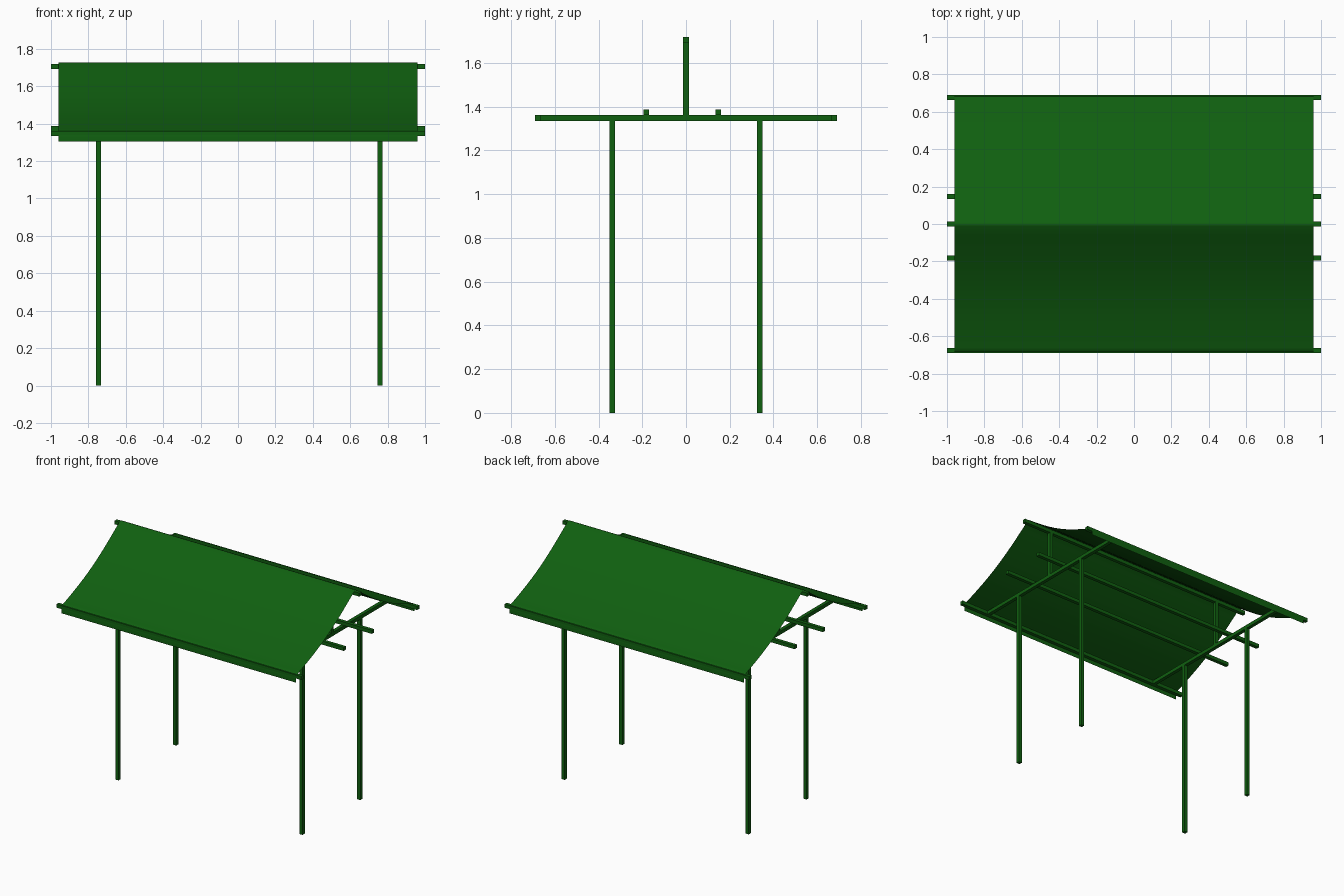
import bpy
import bmesh
import math

old = bpy.data.objects.get("Cube")
if old:
    bpy.data.objects.remove(old, do_unlink=True)

green = bpy.data.materials.new("dark green")
green.use_nodes = True
colour = (0.005, 0.115, 0.005, 1)
green.diffuse_color = colour
green.node_tree.nodes["Principled BSDF"].inputs["Base Color"].default_value = colour

BAR = 0.026
BEAM_Z = 1.348
RIDGE_Z = 1.706
EAVE_Y = 0.677


def finish(name, bm):
    mesh = bpy.data.meshes.new(name)
    bm.to_mesh(mesh)
    bm.free()
    mesh.materials.append(green)
    obj = bpy.data.objects.new(name, mesh)
    bpy.context.collection.objects.link(obj)
    return obj


def bar(name, centre, size):
    bm = bmesh.new()
    bmesh.ops.create_cube(bm, size=1)
    bmesh.ops.scale(bm, vec=size, verts=bm.verts)
    bmesh.ops.translate(bm, vec=centre, verts=bm.verts)
    return finish(name, bm)


# Two end frames: posts, crossbeam and king post
post_top = BEAM_Z - BAR / 2
for side, x in (("right", -0.745), ("left", 0.76)):
    for end, y in (("front", -0.337), ("back", 0.337)):
        bar(f"{end}_{side}_post", (x, y, post_top / 2), (BAR, BAR, post_top))
    bar(f"{side}_crossbeam", (x, 0, BEAM_Z), (BAR, 1.38, BAR))
    low, high = BEAM_Z + BAR / 2, RIDGE_Z - BAR / 2
    bar(f"{side}_king_post", (x, 0, (low + high) / 2), (BAR, BAR, high - low))

# Long rails: ridge, eaves and the two purlins resting on the crossbeams
for name, y, z in (("ridge_rail", 0, RIDGE_Z),
                   ("front_eave_rail", -EAVE_Y, BEAM_Z),
                   ("back_eave_rail", EAVE_Y, BEAM_Z),
                   ("front_purlin", -0.182, BEAM_Z + BAR),
                   ("back_purlin", 0.148, BEAM_Z + BAR)):
    bar(name, (0, y, z), (2, BAR, BAR))

# Cloth canopy: sagging slope, rounded over the eave, short hanging flap
STEPS = 14
half = [(0, 1.727), (0.012, 1.722)]
for i in range(1, STEPS + 1):
    t = i / STEPS
    half.append((0.012 + 0.648 * t,
                 1.722 - 0.352 * t - 0.035 * math.sin(math.pi * t)))
half += [(0.678, 1.364), (0.688, 1.352), (0.691, 1.335), (0.691, 1.305)]
profile = [(-y, z) for y, z in reversed(half[1:])] + half

bm = bmesh.new()
rows = [[bm.verts.new((x, y, z)) for x in (-0.96, 0.96)] for y, z in profile]
for a, b in zip(rows, rows[1:]):
    bm.faces.new((a[0], a[1], b[1], b[0]))
canopy = finish("cloth_canopy", bm)
for face in canopy.data.polygons:
    face.use_smooth = True
